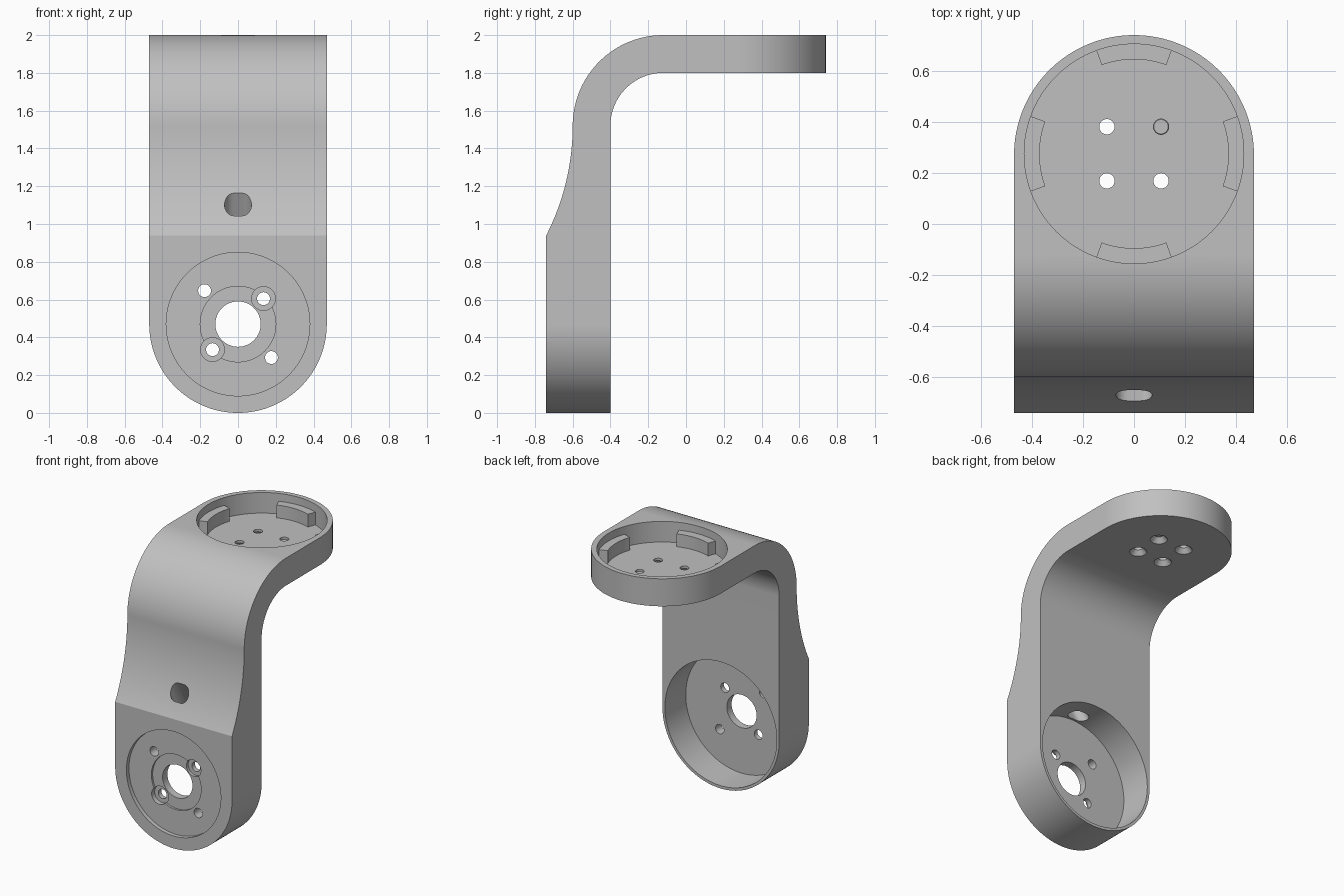
import bpy, bmesh, math
from mathutils import Matrix, Vector

cube = bpy.data.objects.get("Cube")
if cube:
    bpy.data.objects.remove(cube)

grey = bpy.data.materials.new("matte_grey")
grey.use_nodes = True
GREY = (0.53, 0.53, 0.53, 1)
grey.diffuse_color = GREY
grey.node_tree.nodes["Principled BSDF"].inputs["Base Color"].default_value = GREY

# Where a flat outline point (u, v) at depth d lands, by extrusion axis
PLACE = {"X": lambda u, v, d: (d, u, v),
         "Y": lambda u, v, d: (u, d, v),
         "Z": lambda u, v, d: (u, v, d)}


def arc(cx, cy, r, start, end, steps=48):
    angles = [math.radians(start + (end - start) * i / steps) for i in range(steps + 1)]
    return [(cx + r * math.cos(a), cy + r * math.sin(a)) for a in angles]


def circle(cx, cy, r, steps=96):
    return arc(cx, cy, r, 0, 360, steps)[:-1]


def prism(name, outline, axis, low, high):
    bm = bmesh.new()
    face = bm.faces.new([bm.verts.new(PLACE[axis](u, v, low)) for u, v in outline])
    grown = bmesh.ops.extrude_face_region(bm, geom=[face])
    verts = [g for g in grown["geom"] if isinstance(g, bmesh.types.BMVert)]
    bmesh.ops.translate(bm, verts=verts, vec=Vector(PLACE[axis](0, 0, high - low)))
    bmesh.ops.recalc_face_normals(bm, faces=bm.faces)
    return finish(name, bm)


def finish(name, bm):
    mesh = bpy.data.meshes.new(name)
    bm.to_mesh(mesh)
    bm.free()
    mesh.materials.append(grey)
    obj = bpy.data.objects.new(name, mesh)
    bpy.context.collection.objects.link(obj)
    return obj


def activate(obj):
    bpy.ops.object.select_all(action="DESELECT")
    obj.select_set(True)
    bpy.context.view_layer.objects.active = obj


def combine(target, tool, operation="DIFFERENCE"):
    tool.hide_render = True
    mod = target.modifiers.new("shape", "BOOLEAN")
    mod.object, mod.operation, mod.solver = tool, operation, "EXACT"
    activate(target)
    bpy.ops.object.modifier_apply(modifier=mod.name)
    bpy.data.objects.remove(tool)


def bore(target, axis, u, v, r, low, high, steps=96):
    combine(target, prism("bore_cutter", circle(u, v, r, steps), axis, low, high))


HALF = 0.47        # half width and end radius
FRONT, BACK = -0.74, -0.40
TOP_Y = 0.275      # centre of the upper socket
FLOOR = 1.85       # floor of the upper socket

# Bent arm: side profile with flared front and rounded elbow
profile = [(BACK, 0), (FRONT, 0)]
profile += arc(-1.871, 1.52, 1.271, -27.15, 0)
profile += arc(-0.12, 1.52, 0.48, 180, 90)[1:]
profile += [(0.74, 2), (0.74, 1.8)]
profile += arc(-0.12, 1.52, 0.28, 90, 180)
bracket = prism("bracket_arm", profile, "X", -HALF, HALF)

# Round both ends of the arm
lower_end = arc(0, HALF, HALF, 180, 360, 96) + [(HALF, 2.2), (-HALF, 2.2)]
upper_end = arc(0, 0.27, HALF, 0, 180, 96) + [(-HALF, -1), (HALF, -1)]
combine(bracket, prism("lower_end", lower_end, "Y", -1, 1), "INTERSECT")
combine(bracket, prism("upper_end", upper_end, "Z", -0.2, 2.2), "INTERSECT")

# Upper socket, lower back socket, front recess and its inner step
bore(bracket, "Z", 0, TOP_Y, 0.43, FLOOR, 2.2, 128)
bore(bracket, "Y", 0, HALF, 0.45, -0.64, -0.2, 128)
bore(bracket, "Y", 0, HALF, 0.38, -0.9, -0.71, 128)
bore(bracket, "Y", 0, HALF, 0.20, -0.9, -0.695)
bore(bracket, "Y", 0, HALF, 0.12, -0.9, -0.5)

# Lower screw holes, one diagonal pair counterbored
for side in (-1, 1):
    bore(bracket, "Y", side * 0.177, HALF - side * 0.177, 0.034, -0.9, -0.5, 32)
    bore(bracket, "Y", side * 0.135, HALF + side * 0.135, 0.063, -0.9, -0.675, 48)
    bore(bracket, "Y", side * 0.135, HALF + side * 0.135, 0.034, -0.9, -0.5, 32)

# Upper screw holes, countersunk from below
for sx in (-1, 1):
    for sy in (-1, 1):
        x, y = sx * 0.106, TOP_Y + sy * 0.106
        bore(bracket, "Z", x, y, 0.03, 1.7, 1.95, 32)
        bm = bmesh.new()
        bmesh.ops.create_cone(bm, cap_ends=True, segments=32, radius1=0.07, radius2=0.028,
                              depth=0.05, matrix=Matrix.Translation((x, y, 1.81)))
        combine(bracket, finish("countersink_cutter", bm))

# Slanted cable slot from the front flare down into the back socket
slot = arc(0.024, 0, 0.047, -90, 90, 16) + arc(-0.024, 0, 0.047, 90, 270, 16)
cutter = prism("slot_cutter", slot, "Z", -0.16, 0.2)
cutter.data.transform(Matrix.Translation((0, -0.615, 1.0)) @ Matrix.Rotation(0.503, 4, "X"))
combine(bracket, cutter)

# Four locking tabs around the upper socket wall
parts = [bracket]
for i, name in enumerate(("left", "back", "right", "front")):
    a = 90 * i
    ring = arc(0, TOP_Y, 0.37, a - 20, a + 20, 16) + arc(0, TOP_Y, 0.435, a + 20, a - 20, 16)
    parts.append(prism(name + "_locking_tab", ring, "Z", FLOOR - 0.005, 1.943))

for part in parts:
    activate(part)
    bpy.ops.object.shade_smooth_by_angle(angle=math.radians(25))
